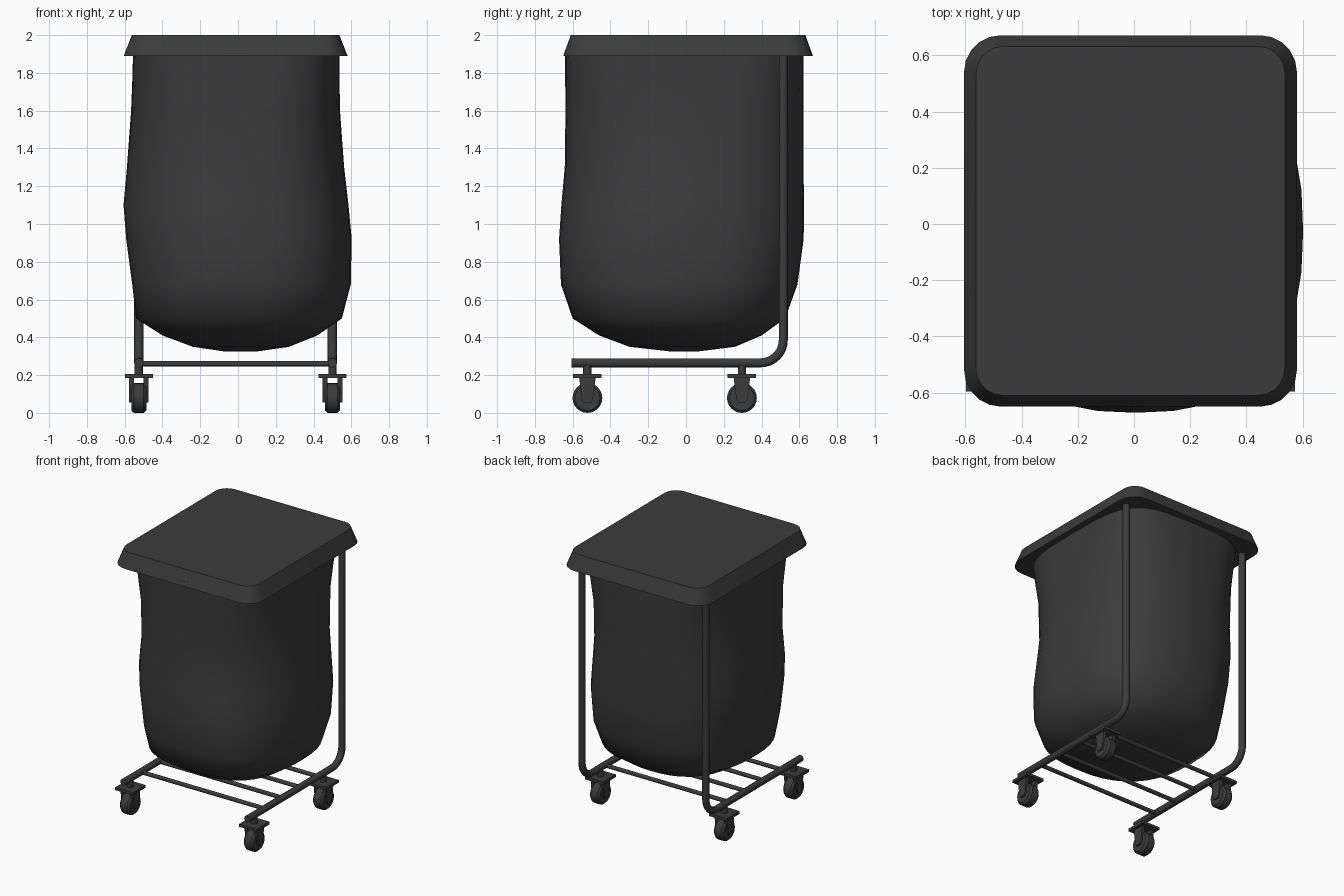
import bpy, bmesh
from math import sin, cos, pi, copysign, radians

if "Cube" in bpy.data.objects:
    bpy.data.objects.remove(bpy.data.objects["Cube"])

CX = -0.0125          # frame and lid centre in x
POST = 0.5125         # half spacing of the side tubes

mat = bpy.data.materials.new("charcoal")
mat.diffuse_color = (0.045, 0.045, 0.045, 1)
mat.use_nodes = True
mat.node_tree.nodes["Principled BSDF"].inputs["Base Color"].default_value = mat.diffuse_color


def finish(name, bm, angle=35):
    bmesh.ops.recalc_face_normals(bm, faces=bm.faces)
    me = bpy.data.meshes.new(name)
    bm.to_mesh(me)
    bm.free()
    ob = bpy.data.objects.new(name, me)
    bpy.context.collection.objects.link(ob)
    me.materials.append(mat)
    bpy.ops.object.select_all(action='DESELECT')
    bpy.context.view_layer.objects.active = ob
    ob.select_set(True)
    bpy.ops.object.shade_smooth_by_angle(angle=radians(angle))
    return ob


def loft(bm, rings):
    """Skin a stack of equal-length point rings and cap both ends."""
    vs = [[bm.verts.new(p) for p in r] for r in rings]
    n = len(vs[0])
    for a, b in zip(vs, vs[1:]):
        for i in range(n):
            j = (i + 1) % n
            bm.faces.new((a[i], a[j], b[j], b[i]))
    bm.faces.new(vs[0][::-1])
    bm.faces.new(vs[-1])


def rounded_rect(x0, x1, y0, y1, z, r, seg=5):
    pts = []
    for k, (x, y) in enumerate(((x1 - r, y1 - r), (x0 + r, y1 - r),
                                (x0 + r, y0 + r), (x1 - r, y0 + r))):
        for i in range(seg + 1):
            a = pi / 2 * (k + i / seg)
            pts.append((x + r * cos(a), y + r * sin(a), z))
    return pts


def squircle(z, x0, x1, y0, y1, n, count=40):
    pts = []
    for i in range(count):
        a = 2 * pi * i / count
        c, s = cos(a), sin(a)
        px = copysign(abs(c) ** (2 / n), c)
        py = copysign(abs(s) ** (2 / n), s)
        pts.append(((x0 + x1) / 2 + (x1 - x0) / 2 * px,
                    (y0 + y1) / 2 + (y1 - y0) / 2 * py, z))
    return pts


def tube(name, pts, r):
    cu = bpy.data.curves.new(name, 'CURVE')
    cu.dimensions = '3D'
    cu.bevel_depth = r
    cu.bevel_resolution = 3
    cu.use_fill_caps = True
    sp = cu.splines.new('POLY')
    sp.points.add(len(pts) - 1)
    for p, q in zip(sp.points, pts):
        p.co = (*q, 1)
    sp.use_smooth = True
    cu.materials.append(mat)
    ob = bpy.data.objects.new(name, cu)
    bpy.context.collection.objects.link(ob)


# Lid: bevelled slab with rounded corners
bm = bmesh.new()
loft(bm, [rounded_rect(-0.605, 0.58, -0.65, 0.672, 1.89, 0.13),
          rounded_rect(-0.562, 0.537, -0.61, 0.632, 2.0, 0.095)])
finish("lid", bm, 30)

# Sagging bag: z, x range, y range, squareness
bag = [(0.325, -0.07, 0.10, -0.08, 0.06, 2.0),
       (0.35, -0.24, 0.27, -0.30, 0.26, 2.2),
       (0.41, -0.40, 0.42, -0.46, 0.40, 2.4),
       (0.50, -0.54, 0.55, -0.60, 0.525, 2.5),
       (0.68, -0.56, 0.597, -0.662, 0.59, 2.5),
       (0.92, -0.592, 0.602, -0.672, 0.623, 2.5),
       (1.10, -0.606, 0.585, -0.66, 0.625, 2.5),
       (1.30, -0.588, 0.562, -0.642, 0.622, 2.55),
       (1.60, -0.566, 0.54, -0.638, 0.622, 2.9),
       (1.80, -0.558, 0.537, -0.64, 0.622, 3.5),
       (1.92, -0.556, 0.536, -0.64, 0.622, 3.9)]
bm = bmesh.new()
loft(bm, [squircle(*row) for row in bag])
finish("bag", bm, 60)

# Bent side tubes
R = 0.12
bend = [(0.515 - R + R * sin(a), 0.265 + R - R * cos(a))
        for a in (pi / 2 * i / 8 for i in range(9))]
path = [(-0.605, 0.265)] + bend + [(0.515, 1.91)]
for side, sx in (("left", -1), ("right", 1)):
    tube(side + "_frame_tube", [(CX + sx * POST, y, z) for y, z in path], 0.025)

# Cross bars of the base
for i in range(4):
    y = -0.39 + 0.21 * i
    tube(f"cross_bar_{i + 1}", [(CX - POST, y, 0.26), (CX + POST, y, 0.26)], 0.015)


def box(bm, x, y, z, sx, sy, sz):
    vs = bmesh.ops.create_cube(bm, size=1)["verts"]
    bmesh.ops.scale(bm, vec=(sx, sy, sz), verts=vs)
    bmesh.ops.translate(bm, vec=(x, y, z), verts=vs)


def caster(name, x, y):
    # Mounting plate, stem and fork legs
    bm = bmesh.new()
    box(bm, x, y, 0.195, 0.148, 0.15, 0.02)
    loft(bm, [[(x + 0.022 * cos(i * pi / 8), y + 0.022 * sin(i * pi / 8), z)
               for i in range(16)] for z in (0.2, 0.25)])
    for s in (-1, 1):
        side = [(0.044, 0.188), (-0.044, 0.188), (-0.03, 0.075),
                (-0.02, 0.055), (0.02, 0.055), (0.03, 0.075)]
        loft(bm, [[(x + s * d, y + v, z) for v, z in side]
                  for d in (0.026, 0.052)])
    finish(name + "_fork", bm)
    # Wheel with rounded tread
    bm = bmesh.new()
    loft(bm, [[(x + d, y + r * cos(i * pi / 12), 0.079 + r * sin(i * pi / 12))
               for i in range(24)]
              for d, r in ((-0.04, 0.066), (-0.026, 0.079),
                           (0.026, 0.079), (0.04, 0.066))])
    finish(name + "_wheel", bm)


for side, sx in (("left", -1), ("right", 1)):
    for end, y in (("front", -0.522), ("back", 0.296)):
        caster(f"{end}_{side}_caster", CX + sx * POST, y)
